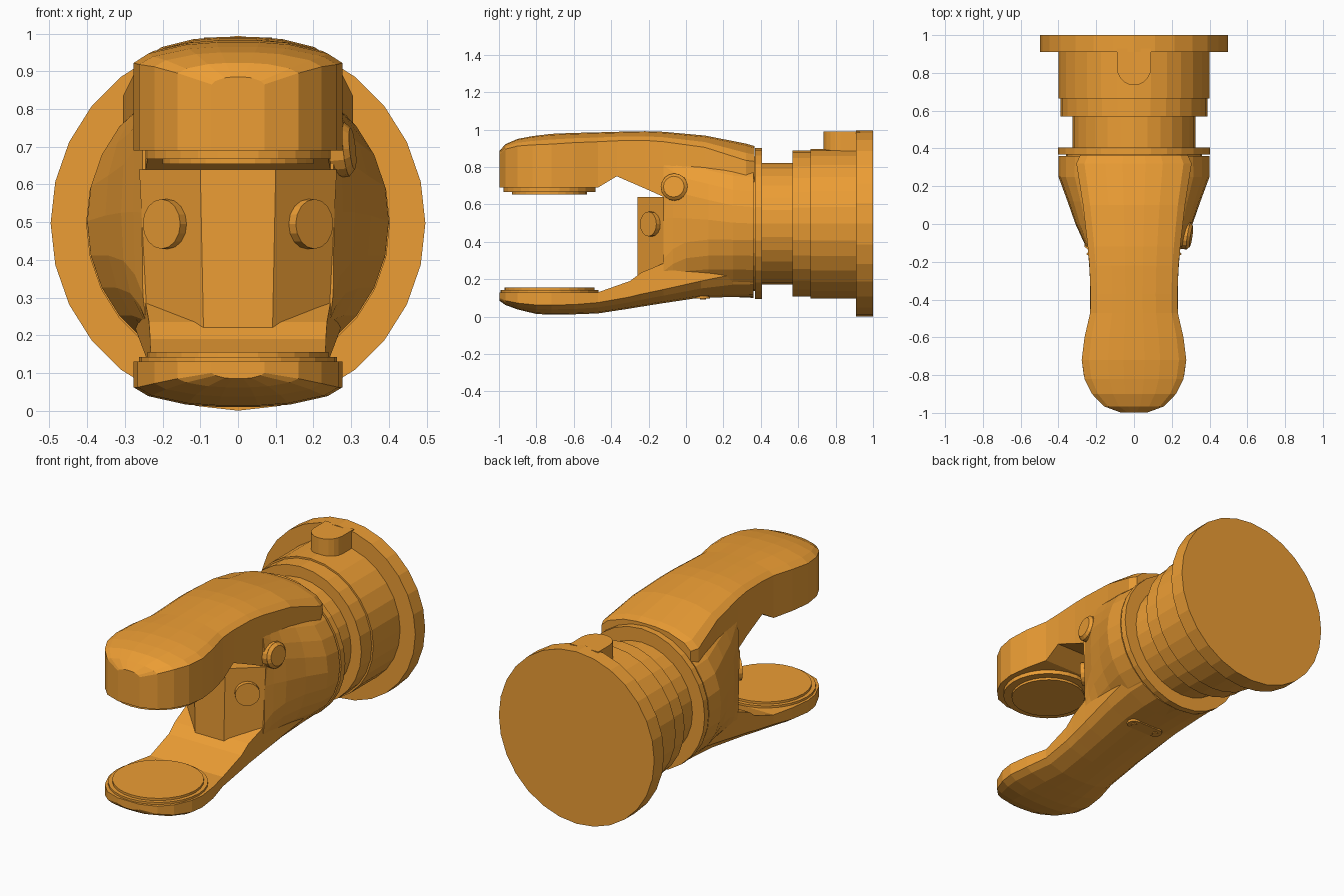
import bpy, bmesh, math
from mathutils import Vector, Matrix

orange = bpy.data.materials.new("orange_paint")
orange.diffuse_color = (0.84, 0.34, 0.035, 1)
ZC = 0.497


def finish(bm, name):
    bmesh.ops.recalc_face_normals(bm, faces=bm.faces)
    me = bpy.data.meshes.new(name)
    bm.to_mesh(me)
    bm.free()
    me.materials.append(orange)
    ob = bpy.data.objects.new(name, me)
    bpy.context.collection.objects.link(ob)
    return ob


def loft(name, rings):
    """Skin a list of equally long rings of points and cap both ends."""
    bm = bmesh.new()
    vs = [[bm.verts.new(p) for p in r] for r in rings]
    n = len(vs[0])
    for a, b in zip(vs, vs[1:]):
        for i in range(n):
            j = (i + 1) % n
            bm.faces.new((a[i], a[j], b[j], b[i]))
    bm.faces.new(vs[0])
    bm.faces.new(vs[-1])
    return finish(bm, name)


def oval(y, w, zlo, zhi, e=2.0, n=28):
    """Superellipse section across the y axis."""
    pts = []
    for i in range(n):
        a = 2 * math.pi * i / n
        c, s = math.cos(a), math.sin(a)
        x = w * math.copysign(abs(c) ** (2 / e), c)
        z = (zlo + zhi) / 2 + (zhi - zlo) / 2 * math.copysign(abs(s) ** (2 / e), s)
        pts.append((x, y, z))
    return pts


def jaw_section(y, w, inner, side, outer):
    """Flat inner face, upright sides, rounded outer back."""
    h = outer - side
    half = [(1, inner), (1, side), (0.86, side + 0.45 * h),
            (0.5, side + 0.88 * h), (0.2, outer)]
    return ([(w * x, y, z) for x, z in half] +
            [(-w * x, y, z) for x, z in reversed(half)])


def disc(name, centre, axis, r, length, n=24, r2=None):
    bm = bmesh.new()
    m = Matrix.Translation(centre) @ Vector(axis).to_track_quat('Z', 'Y').to_matrix().to_4x4()
    bmesh.ops.create_cone(bm, cap_ends=True, segments=n, radius1=r,
                          radius2=r if r2 is None else r2, depth=length, matrix=m)
    return finish(bm, name)


def prism(name, plan, z0, z1, bottom_scale=1.0):
    return loft(name, [[(x * bottom_scale, y, z0) for x, y in plan],
                       [(x, y, z1) for x, y in plan]])


# Turned wrist: collar, neck, stepped barrel and mounting flange
wrist = [(0.36, 0.36), (0.368, 0.36), (0.368, 0.403), (0.405, 0.403), (0.405, 0.325),
         (0.57, 0.325), (0.57, 0.39), (0.665, 0.39), (0.665, 0.40), (0.91, 0.40),
         (0.91, 0.497), (1.0, 0.497)]
loft("wrist_and_flange", [oval(y, r, ZC - r, ZC + r) for y, r in wrist])

# Locating key with rounded nose on top of the barrel
nose = [(0.09 * math.cos(a), 0.825 - 0.09 * math.sin(a))
        for a in [math.pi * i / 10 for i in range(11)]]
prism("locating_key", [(0.09, 0.93)] + nose + [(-0.09, 0.93)], 0.80, 0.99)

# Palm body: round at the collar, narrowing to a boxy front
loft("palm_body", [oval(*s) for s in [
    (0.36, 0.40, 0.10, 0.895, 2.0), (0.25, 0.40, 0.105, 0.90, 2.05),
    (0.12, 0.352, 0.115, 0.92, 2.25), (0.0, 0.31, 0.12, 0.93, 2.6),
    (-0.07, 0.278, 0.125, 0.93, 3.4), (-0.12, 0.255, 0.13, 0.92, 5.0)]])

# Upper jaw: y, half width, inner z, side edge z, outer z
loft("upper_jaw", [jaw_section(*s) for s in [
    (-0.998, 0.07, 0.69, 0.865, 0.885), (-0.965, 0.16, 0.69, 0.895, 0.922),
    (-0.90, 0.222, 0.69, 0.912, 0.95), (-0.82, 0.262, 0.69, 0.918, 0.965),
    (-0.72, 0.277, 0.69, 0.922, 0.977), (-0.60, 0.262, 0.69, 0.93, 0.982),
    (-0.47, 0.232, 0.69, 0.935, 0.985), (-0.37, 0.230, 0.75, 0.94, 0.988),
    (-0.22, 0.236, 0.685, 0.942, 0.991), (-0.12, 0.245, 0.64, 0.935, 0.988),
    (0.10, 0.27, 0.64, 0.905, 0.968), (0.32, 0.305, 0.70, 0.835, 0.925),
    (0.365, 0.285, 0.72, 0.83, 0.912)]])

# Lower jaw, thinner, with a ramp rising into the palm
loft("lower_jaw", [jaw_section(*s) for s in [
    (-0.998, 0.07, 0.13, 0.10, 0.085), (-0.965, 0.16, 0.13, 0.085, 0.062),
    (-0.90, 0.222, 0.13, 0.072, 0.038), (-0.80, 0.266, 0.13, 0.062, 0.014),
    (-0.72, 0.277, 0.13, 0.062, 0.010), (-0.60, 0.262, 0.13, 0.064, 0.012),
    (-0.47, 0.232, 0.13, 0.075, 0.017), (-0.30, 0.233, 0.19, 0.105, 0.043),
    (-0.24, 0.236, 0.235, 0.12, 0.053), (-0.12, 0.245, 0.285, 0.145, 0.072),
    (0.08, 0.262, 0.33, 0.19, 0.102), (0.25, 0.275, 0.33, 0.225, 0.104),
    (0.36, 0.275, 0.33, 0.23, 0.104)]])

# Faceted block at the back of the mouth
prism("mouth_block", [(0.262, -0.08), (0.262, -0.12), (0.1, -0.26),
                      (-0.1, -0.26), (-0.262, -0.12), (-0.262, -0.08)],
      0.19, 0.64, 0.91)

# Two buttons on the slanted block faces
for side, label in ((1, "right"), (-1, "left")):
    axis = Vector((side * 0.14, -0.16, 0)).normalized()
    disc("button_" + label, Vector((side * 0.188, -0.185, 0.495)) + axis * 0.005,
         axis, 0.066, 0.035, 16)

# Stepped gripping pads
disc("upper_pad_rim", (0, -0.73, 0.68), (0, 0, -1), 0.245, 0.026, 28)
disc("upper_pad", (0, -0.73, 0.665), (0, 0, -1), 0.20, 0.022, 28)
disc("lower_pad_rim", (0, -0.73, 0.133), (0, 0, 1), 0.262, 0.018, 28)
disc("lower_pad", (0, -0.73, 0.145), (0, 0, 1), 0.24, 0.02, 28)

# Side knob on the right only
knob_axis = Vector((1, -0.15, 0.1)).normalized()
knob = Vector((0.235, -0.055, 0.688))
disc("side_knob", knob, knob_axis, 0.073, 0.11, 16)
disc("side_knob_cap", knob + knob_axis * 0.062, knob_axis, 0.073, 0.016, 16, 0.056)

# Small slotted plate with two screws underneath
plate = []
for cx, start in ((0.075, -math.pi / 2), (-0.075, math.pi / 2)):
    for i in range(7):
        a = start + math.pi * i / 6
        plate.append((cx + 0.038 * math.cos(a), 0.09 + 0.038 * math.sin(a)))
prism("underside_plate", plate, 0.096, 0.14)
for x in (-0.075, 0.075):
    disc("plate_screw", (x, 0.09, 0.098), (0, 0, -1), 0.016, 0.012, 10)
